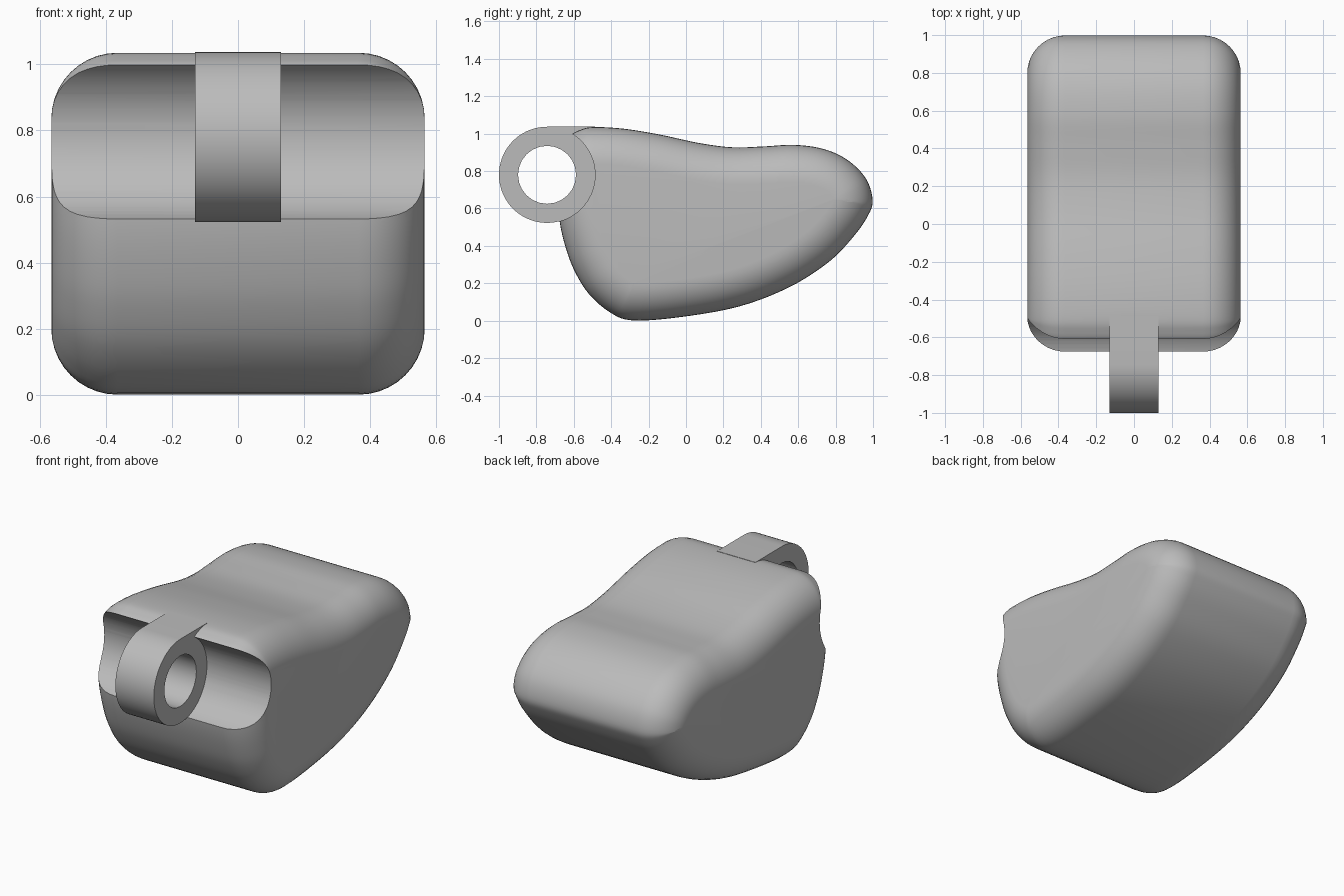
import bpy, bmesh
from math import sin, cos, pi, radians
from mathutils import Vector

cube = bpy.data.objects.get("Cube")
if cube:
    bpy.data.objects.remove(cube, do_unlink=True)

HALF_WIDTH, FILLET = 0.565, 0.2
LUG_HALF, LUG_R, HOLE_R = 0.13, 0.257, 0.155
PIVOT = Vector((-0.743, 0.78))

grey = bpy.data.materials.new("plain grey")
grey.use_nodes = True
colour = (0.5, 0.5, 0.5, 1)
grey.diffuse_color = colour
grey.node_tree.nodes["Principled BSDF"].inputs["Base Color"].default_value = colour


def skin(name, rings):
    """Bridge closed rings of (x, [(y, z), ...]) and cap both ends."""
    bm = bmesh.new()
    loops = [[bm.verts.new((x, p[0], p[1])) for p in pts] for x, pts in rings]
    n = len(loops[0])
    for a, b in zip(loops, loops[1:]):
        for i in range(n):
            j = (i + 1) % n
            bm.faces.new((a[i], a[j], b[j], b[i]))
    bm.faces.new(loops[0][::-1])
    bm.faces.new(loops[-1])
    bmesh.ops.remove_doubles(bm, verts=bm.verts, dist=0.0008)
    bmesh.ops.recalc_face_normals(bm, faces=bm.faces)
    mesh = bpy.data.meshes.new(name)
    bm.to_mesh(mesh)
    bm.free()
    mesh.materials.append(grey)
    obj = bpy.data.objects.new(name, mesh)
    bpy.context.collection.objects.link(obj)
    return obj


def arc(r, start, end, n):
    return [PIVOT + r * Vector((cos(start + (end - start) * i / n),
                                sin(start + (end - start) * i / n)))
            for i in range(n + 1)]


def cut(obj, cutter):
    """Subtract the cutter, then smooth the result."""
    mod = obj.modifiers.new("cut", 'BOOLEAN')
    mod.operation, mod.solver, mod.object = 'DIFFERENCE', 'EXACT', cutter
    bpy.ops.object.select_all(action='DESELECT')
    bpy.context.view_layer.objects.active = obj
    obj.select_set(True)
    bpy.ops.object.modifier_apply(modifier=mod.name)
    bpy.data.objects.remove(cutter, do_unlink=True)
    bpy.ops.object.shade_smooth_by_angle(angle=radians(30))


def smooth_loop(ctrl, steps):
    """Closed Catmull-Rom curve through the control points."""
    out, n = [], len(ctrl)
    for i in range(n):
        a, b, c, d = (Vector(ctrl[(i + k) % n]) for k in (-1, 0, 1, 2))
        for s in range(steps):
            t = s / steps
            out.append(0.5 * (2 * b + (c - a) * t + (2 * a - 5 * b + 4 * c - d) * t ** 2
                              + (3 * b - a - 3 * c + d) * t ** 3))
    return out


def inset(pts, d):
    """Move the outline inward; span any folded stretch with a straight line."""
    n, moved, good = len(pts), [], []
    for i in range(n):
        t = (pts[(i + 1) % n] - pts[i - 1]).normalized()
        q = pts[i] + d * Vector((t.y, -t.x))
        moved.append(q)
        good.append(min((q - p).length for p in pts) > d - 0.004)
    result = []
    for i in range(n):
        lo = hi = 0
        while not good[(i - lo) % n]:
            lo += 1
        while not good[(i + hi) % n]:
            hi += 1
        f = lo / (lo + hi) if lo + hi else 0
        result.append(moved[(i - lo) % n].lerp(moved[(i + hi) % n], f))
    return result


# Body: side outline with rounded edges on both flanks
outline = smooth_loop([
    (-0.49, 1.035), (-0.33, 1.026), (-0.14, 0.995), (0.07, 0.95), (0.25, 0.927),
    (0.42, 0.932), (0.58, 0.94), (0.74, 0.917), (0.87, 0.855), (0.965, 0.755),
    (0.998, 0.64), (0.972, 0.56), (0.9, 0.455), (0.765, 0.315), (0.55, 0.178),
    (0.28, 0.075), (-0.04, 0.018), (-0.29, 0.002), (-0.41, 0.047), (-0.52, 0.144),
    (-0.594, 0.262), (-0.64, 0.38), (-0.674, 0.52), (-0.688, 0.68), (-0.682, 0.85),
    (-0.628, 0.978), (-0.565, 1.02)], 5)
STEPS = 10
side = []
for k in range(STEPS + 1):
    a = pi / 2 * k / STEPS
    side.append((HALF_WIDTH - FILLET + FILLET * sin(a), inset(outline, FILLET * (1 - cos(a)))))
body = skin("body", [(-x, p) for x, p in reversed(side)] + side)

# Hinge groove across the front of the body
circle = arc(LUG_R, 0, 2 * pi, 72)[:-1]
cut(body, skin("groove_cutter", [(-1, circle), (1, circle)]))

# Hinge lug: round eye with a flat top running back into the body
eye = arc(LUG_R, pi / 2, 2 * pi, 54) + [PIVOT + Vector((LUG_R, LUG_R))]
lug = skin("hinge_lug", [(-LUG_HALF, eye), (LUG_HALF, eye)])
hole = arc(HOLE_R, 0, 2 * pi, 24)[:-1]
cut(lug, skin("pin_hole_cutter", [(-1, hole), (1, hole)]))
